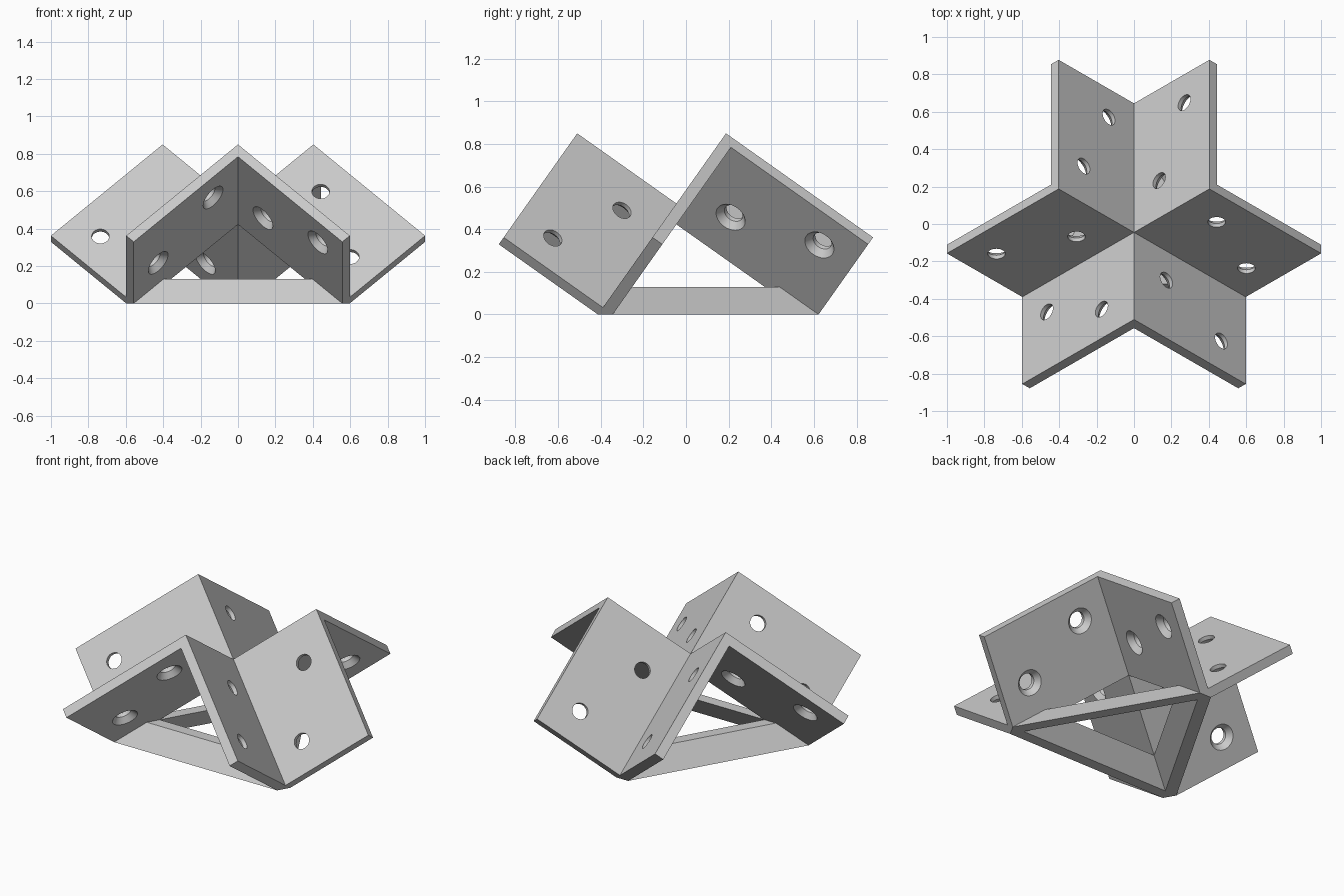
import bpy
import bmesh
import math
from itertools import product
from mathutils import Vector

cube = bpy.data.objects.get("Cube")
if cube:
    bpy.data.objects.remove(cube)

# Main dimensions
RIDGE, VALLEY, THICK = 0.57, 0.845, 0.0566
HOLE_R, SINK_R, SINK_DEPTH = 0.047, 0.075, 0.033
BAR_HEIGHT = 0.13
ROOT3 = math.sqrt(3)
APEX = Vector((0, -0.045, (VALLEY + THICK) / ROOT3))

# Three mutually perpendicular axes rising from the apex
AXES = [Vector((math.cos(a) * math.sqrt(2 / 3), math.sin(a) * math.sqrt(2 / 3), 1 / ROOT3))
        for a in (math.radians(-90 + 120 * k) for k in range(3))]

steel = bpy.data.materials.new("light_grey")
steel.use_nodes = True
GREY = (0.6, 0.6, 0.6, 1)
steel.diffuse_color = GREY
steel.node_tree.nodes["Principled BSDF"].inputs["Base Color"].default_value = GREY


def to_world(p, i, j, k):
    return APEX + AXES[i] * p[0] + AXES[j] * p[1] + AXES[k] * p[2]


def finish(name, bm):
    bmesh.ops.recalc_face_normals(bm, faces=bm.faces)
    mesh = bpy.data.meshes.new(name)
    bm.to_mesh(mesh)
    bm.free()
    mesh.materials.append(steel)
    obj = bpy.data.objects.new(name, mesh)
    bpy.context.collection.objects.link(obj)
    return obj


def hull(name, points):
    bm = bmesh.new()
    for p in points:
        bm.verts.new(p)
    bmesh.ops.convex_hull(bm, input=bm.verts[:])
    bmesh.ops.dissolve_limit(bm, angle_limit=0.01, verts=bm.verts, edges=bm.edges)
    return finish(name, bm)


def hole_cutter(centres, count=32):
    """Round through holes, countersunk on the underside."""
    profile = [(HOLE_R, 0.02), (HOLE_R, SINK_DEPTH - THICK), (SINK_R, -THICK), (SINK_R, -THICK - 0.01)]
    bm = bmesh.new()
    for x, y in centres:
        rings = [[bm.verts.new((x + r * math.cos(2 * math.pi * s / count),
                                y + r * math.sin(2 * math.pi * s / count), h))
                  for s in range(count)] for r, h in profile]
        for a, b in zip(rings, rings[1:]):
            for s in range(count):
                n = (s + 1) % count
                bm.faces.new((a[s], a[n], b[n], b[s]))
        bm.faces.new(rings[0])
        bm.faces.new(rings[-1])
    return finish("hole_cutter", bm)


def drilled_wing(centres):
    """Flat wing, mitred along its ridge and valley, with the foot trimmed level."""
    t = THICK
    wing = hull("wing", [(0, 0, 0), (RIDGE, 0, 0), (RIDGE, -VALLEY, 0), (0, -VALLEY, 0),
                         (-t, -t, -t), (RIDGE, -t, -t), (RIDGE, -VALLEY, -t),
                         (0, -VALLEY, -t), (-t / 2, -VALLEY, -t / 2), (-t, t - VALLEY, -t)])
    cutter = hole_cutter(centres)
    mod = wing.modifiers.new("holes", 'BOOLEAN')
    mod.operation, mod.solver, mod.object = 'DIFFERENCE', 'EXACT', cutter
    bpy.context.view_layer.objects.active = wing
    bpy.ops.object.modifier_apply(modifier=mod.name)
    bpy.data.objects.remove(cutter)
    return wing


shell = bmesh.new()
for i, step in product(range(3), (1, 2)):
    j = (i + step) % 3
    k = 3 - i - j
    # Staggered screw holes
    near, far = (2 / 3, 1 / 3) if step == 1 else (1 / 3, 2 / 3)
    wing = drilled_wing([(RIDGE * near, -0.245), (RIDGE * far, -0.66)])
    part = bmesh.new()
    part.from_mesh(wing.data)
    bpy.data.objects.remove(wing)
    # Open the mitred joints so the wings weld into one shell
    joints = [f for f in part.faces
              if all(abs(v.co.x - v.co.z) < 1e-4 for v in f.verts)
              or all(abs(v.co.y - v.co.z) < 1e-4 for v in f.verts)]
    bmesh.ops.delete(part, geom=joints, context='FACES')
    for v in part.verts:
        v.co = to_world(v.co, i, j, k)
    joined = bpy.data.meshes.new("wing_part")
    part.to_mesh(joined)
    part.free()
    shell.from_mesh(joined)
    bpy.data.meshes.remove(joined)

bmesh.ops.remove_doubles(shell, verts=shell.verts, dist=1e-4)
bracket = finish("corner_bracket", shell)
bracket.select_set(True)
bpy.context.view_layer.objects.active = bracket
bpy.ops.object.select_all(action='DESELECT')
bracket.select_set(True)
bpy.ops.object.shade_smooth_by_angle(angle=math.radians(30))

# Sloping bars of the triangular base frame, each in the plane of its wings
for i, name in enumerate(("front_bar", "back_left_bar", "back_right_bar")):
    corners = []
    for depth, z in product((0, -THICK), (0, BAR_HEIGHT)):
        rest = ROOT3 * (z - APEX.z) - depth + THICK
        for b, c in ((-THICK, rest), (rest, -THICK)):
            corners.append(to_world((depth, b, c), i, (i + 1) % 3, (i + 2) % 3))
    hull(name, corners)
